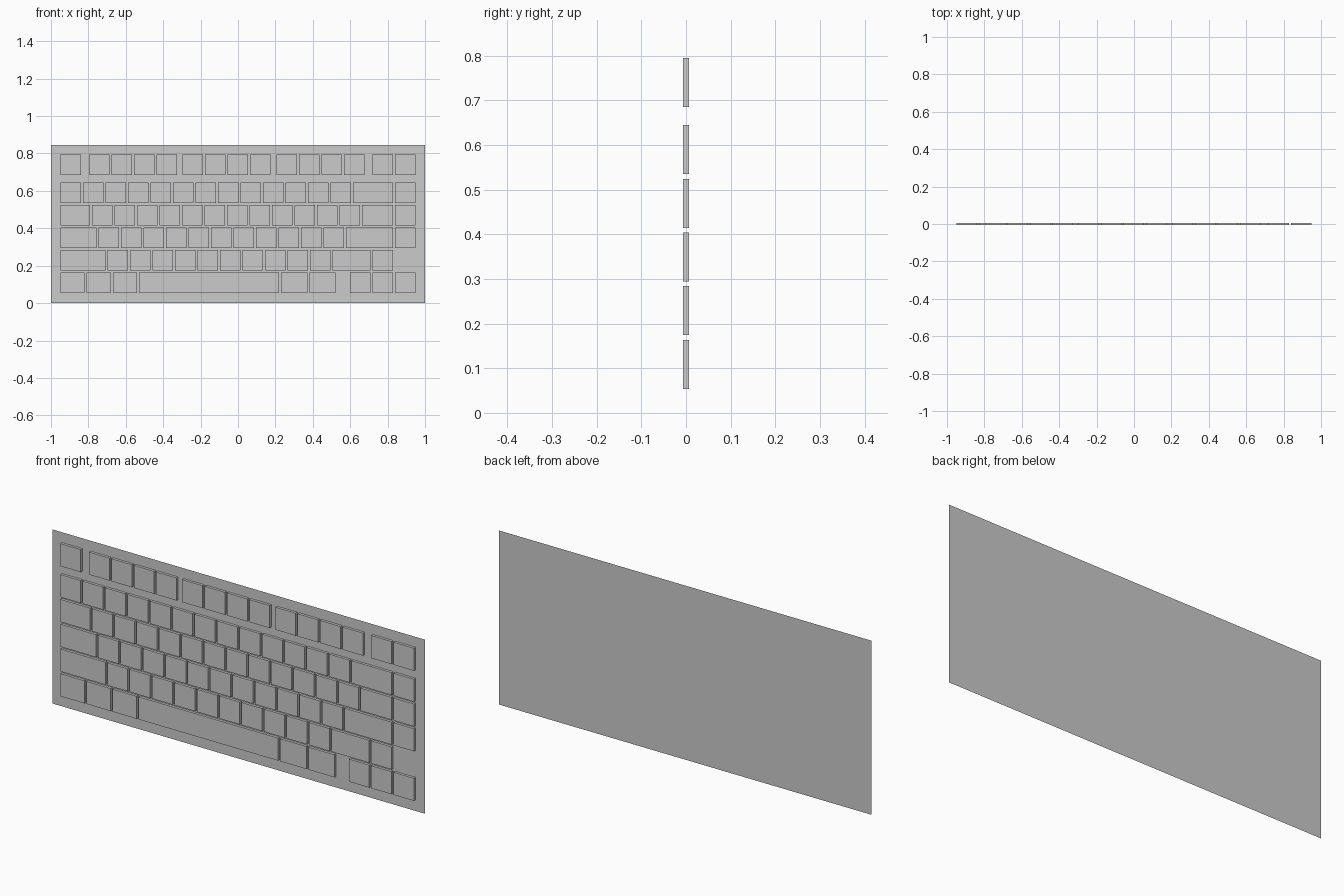
import bpy, bmesh

if "Cube" in bpy.data.objects:
    bpy.data.objects.remove(bpy.data.objects["Cube"])

U = 0.1203          # key pitch
GAP = 0.0107        # space between caps
LEFT, BOTTOM = -0.95, 0.0537
FRONT, BACK = -0.0063, 0.0063
HEIGHT = 0.845

# Rows from bottom to top: (height in pitches, key widths in pitches); negative = empty space
ROWS = [
    ("modifier_row", 0, [1.17, 1.17, 1.16, 6.31, 1.26, 1.26, -.55, 1, 1, 1]),
    ("lower_letter_row", 1, [2.10] + [1] * 10 + [1.78, 1]),
    ("home_letter_row", 2, [1.69] + [1] * 11 + [2.19, 1]),
    ("upper_letter_row", 3, [1.41] + [1] * 12 + [1.47, 1]),
    ("number_row", 4, [1] * 13 + [1.88, 1]),
    ("function_row", 5.25, [1, -.28] + [1] * 4 + [-.16] + [1] * 4 + [-.16] + [1] * 4 + [-.28, 1, 1]),
]


def make_object(name, bm):
    mesh = bpy.data.meshes.new(name)
    bm.to_mesh(mesh)
    bm.free()
    ob = bpy.data.objects.new(name, mesh)
    bpy.context.collection.objects.link(ob)
    return ob


def add_panel(bm, x0, x1, z0, z1, y):
    """Upright rectangle facing the front."""
    return bm.faces.new([bm.verts.new((x, y, z))
                         for x, z in ((x0, z0), (x1, z0), (x1, z1), (x0, z1))])


def add_key(bm, x0, x1, z0, z1):
    """Key cap: front face plus four side walls, open against the plate."""
    front = add_panel(bm, x0, x1, z0, z1, FRONT)
    f = list(front.verts)
    b = [bm.verts.new((v.co.x, BACK, v.co.z)) for v in f]
    for i in range(4):
        j = (i + 1) % 4
        bm.faces.new((f[j], f[i], b[i], b[j]))


# Thin backing sheet
bm = bmesh.new()
add_panel(bm, -1, 1, 0, HEIGHT, BACK)
make_object("back_plate", bm)

# Rows of keys
for name, level, widths in ROWS:
    bm = bmesh.new()
    x = LEFT
    z = BOTTOM + level * U
    for w in widths:
        if w > 0:
            add_key(bm, x, x + w * U - GAP, z, z + U - GAP)
        x += abs(w) * U
    make_object(name, bm)
